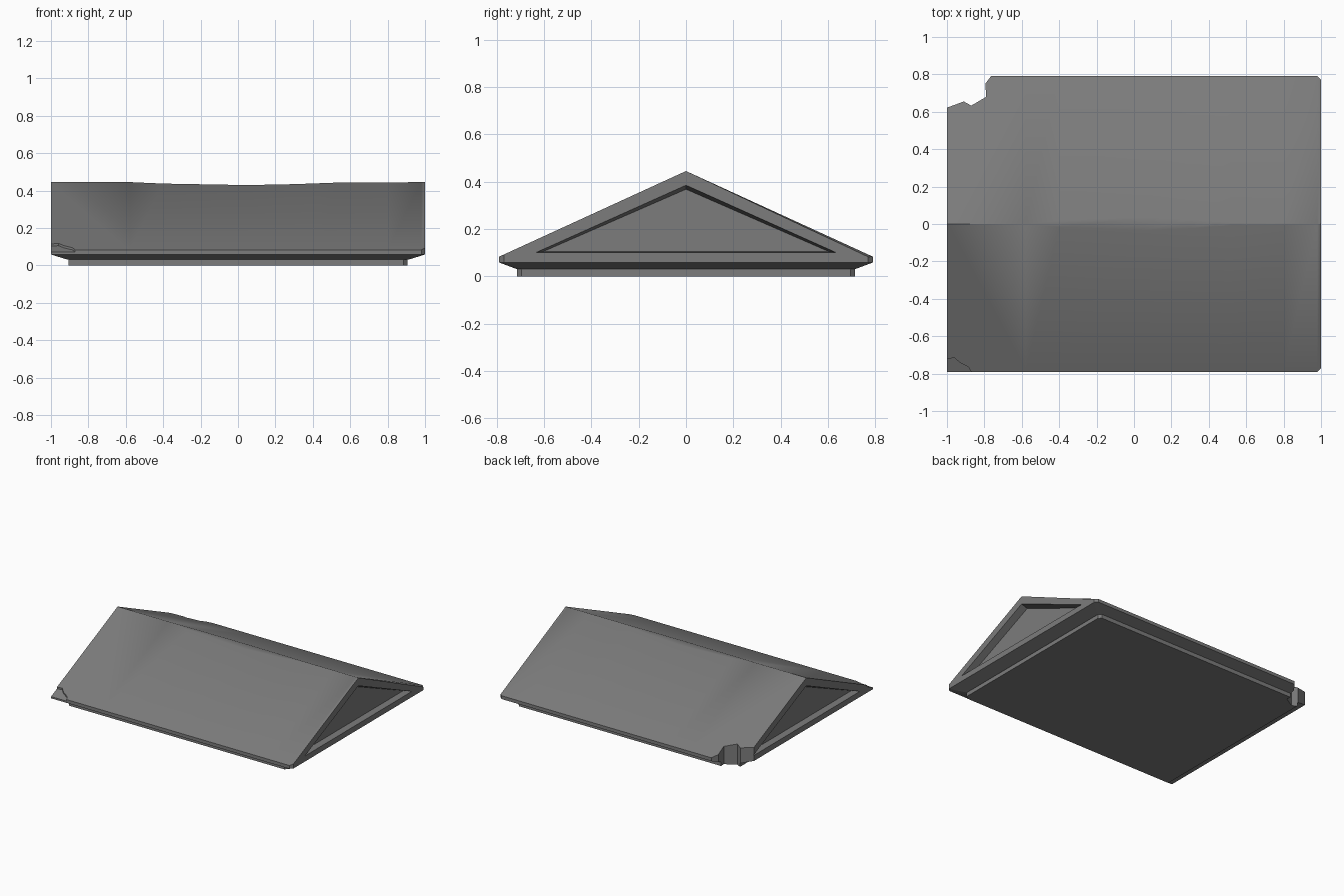
import bpy, bmesh, math

if "Cube" in bpy.data.objects:
    bpy.data.objects.remove(bpy.data.objects["Cube"])

APEX, EAVE_Y, EAVE_Z, EAVE_BOT = 0.445, 0.79, 0.083, 0.058
SLOPE = (APEX - EAVE_Z) / EAVE_Y

stone = bpy.data.materials.new("dark_stone")
stone.diffuse_color = (0.2, 0.2, 0.2, 1)
stone.use_nodes = True
stone.node_tree.nodes["Principled BSDF"].inputs["Base Color"].default_value = stone.diffuse_color


def loft(name, rings):
    """Closed solid through rings of 3D points."""
    bm = bmesh.new()
    loops = [[bm.verts.new(p) for p in r] for r in rings]
    n = len(loops[0])
    for a, b in zip(loops, loops[1:]):
        for i in range(n):
            j = (i + 1) % n
            bm.faces.new((a[i], a[j], b[j], b[i]))
    bm.faces.new(loops[0])
    bm.faces.new(loops[-1])
    bmesh.ops.remove_doubles(bm, verts=bm.verts, dist=1e-5)
    bmesh.ops.recalc_face_normals(bm, faces=bm.faces)
    me = bpy.data.meshes.new(name)
    bm.to_mesh(me)
    bm.free()
    me.materials.append(stone)
    ob = bpy.data.objects.new(name, me)
    bpy.context.collection.objects.link(ob)
    return ob


def cut(targets, cutter):
    cutter.hide_render = True
    for t in targets:
        m = t.modifiers.new("cut", 'BOOLEAN')
        m.operation, m.solver, m.object = 'DIFFERENCE', 'EXACT', cutter
        bpy.context.view_layer.objects.active = t
        bpy.ops.object.modifier_apply(modifier=m.name)
    bpy.data.objects.remove(cutter)


def section(x, sag=0.0, half=EAVE_Y, drop=0.0):
    """Roof outline at x; sag flattens the ridge, drop lowers the back slope."""
    w = sag / SLOPE
    edge = APEX - SLOPE * half
    return [(x, -half, EAVE_BOT), (x, -half, edge), (x, -w, APEX - sag),
            (x, w, APEX - sag), (x, half, edge - drop), (x, half, EAVE_BOT)]


def plan(hx, hy, z, c):
    """Rectangle with both right-hand corners clipped."""
    return [(-hx, -hy, z), (hx - c, -hy, z), (hx, -hy + c, z),
            (hx, hy - c, z), (hx - c, hy, z), (-hx, hy, z)]


# Gable roof with a worn, sagging ridge
wear = [(-1, 0), (-0.58, 0), (-0.4, 0.008), (0.05, 0.016), (0.3, 0.011),
        (0.44, 0.006), (0.52, 0.003), (0.8, 0.002), (0.98, 0)]
roof = loft("gable_roof", [section(x, s) for x, s in wear]
            + [section(1, 0, EAVE_Y - 0.02, 0.01)])

# Sloping cornice under the eaves and the low base
cornice = loft("cornice", [plan(0.91, 0.715, 0.03, 0.02),
                           plan(1, EAVE_Y, EAVE_BOT, 0.02)])
base = loft("base", [plan(0.905, 0.715, 0, 0.02),
                     plan(0.905, 0.715, 0.03, 0.02)])

# Recessed triangular panel in each gable end
def triangle(x, half, low, top):
    return [(x, -half, low), (x, half, low), (x, 0, top)]

for s in (-1, 1):
    cut([roof], loft("panel_cutter", [triangle(1.1 * s, 0.635, 0.10, 0.385),
                                      triangle(1.0 * s, 0.635, 0.10, 0.385),
                                      triangle(0.95 * s, 0.605, 0.104, 0.368)]))

# Broken corner at the back left
chip = [(-1.1, 0.59), (-1, 0.622), (-0.91, 0.655), (-0.87, 0.633),
        (-0.79, 0.68), (-0.795, 0.75), (-0.765, 0.79), (-0.74, 0.9), (-1.1, 0.9)]
cut([roof, cornice, base],
    loft("corner_cutter", [[(x, y, z) for x, y in chip] for z in (-0.1, 0.5)]))

# Shallow chip on the front left eave
flake = [(-1.05, -0.73), (-1, -0.722), (-0.96, -0.715), (-0.93, -0.742),
         (-0.885, -0.765), (-0.865, -0.80), (-0.865, -0.85), (-1.05, -0.85)]
cut([roof], loft("eave_cutter", [
    [(x, y, APEX + SLOPE * y - 0.012) for x, y in flake],
    [(x, y, 0.3) for x, y in flake]]))

# Blend the worn ridge softly into the slopes
bpy.ops.object.select_all(action='DESELECT')
roof.select_set(True)
bpy.context.view_layer.objects.active = roof
bpy.ops.object.shade_smooth_by_angle(angle=math.radians(30))
